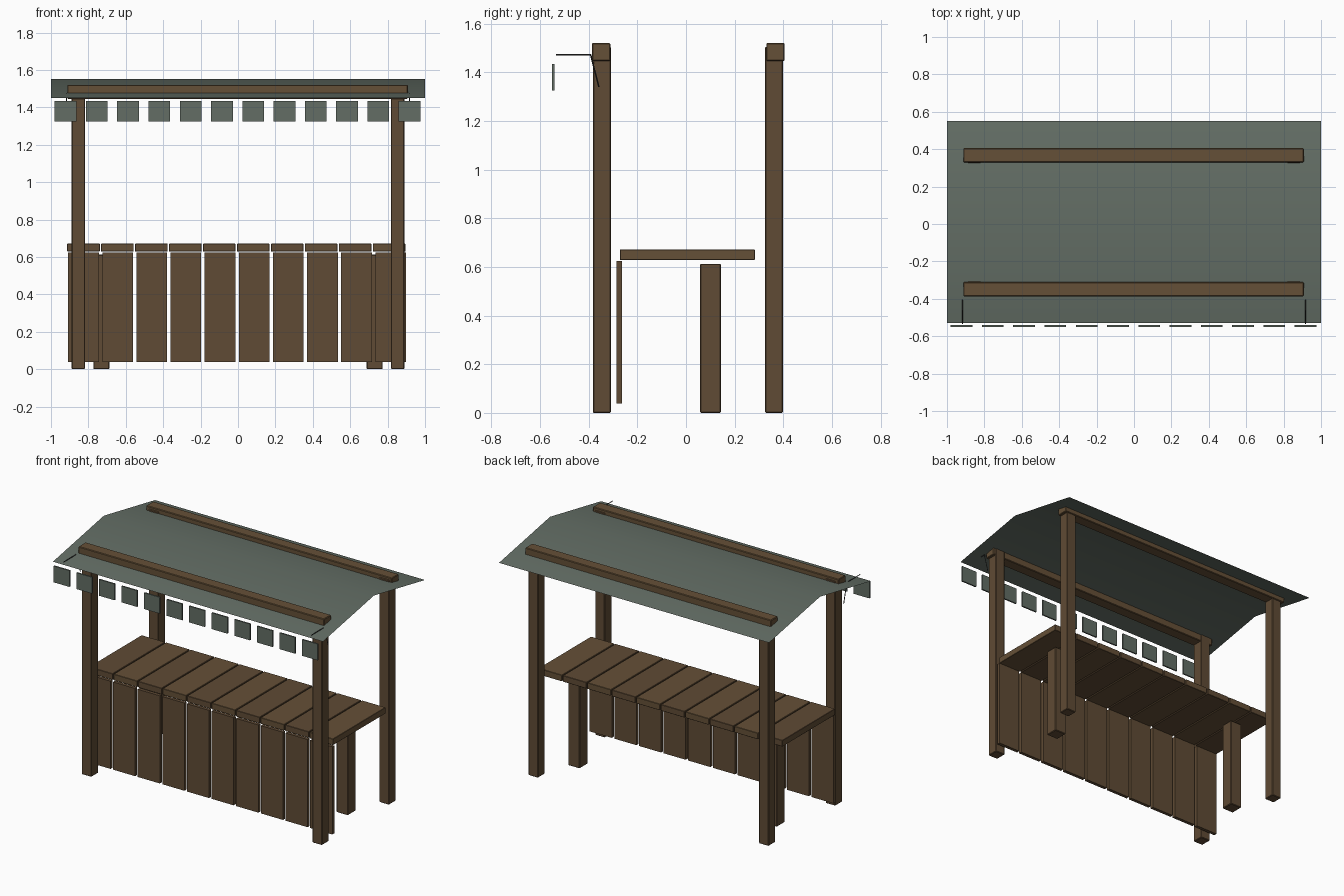
import bpy, bmesh
from mathutils import Vector

if "Cube" in bpy.data.objects:
    bpy.data.objects.remove(bpy.data.objects["Cube"])


def material(name, rgb):
    m = bpy.data.materials.new(name)
    m.diffuse_color = (*rgb, 1)
    m.use_nodes = True
    m.node_tree.nodes["Principled BSDF"].inputs["Base Color"].default_value = m.diffuse_color
    return m


WOOD = material("wood", (0.115, 0.07, 0.035))
WOOD_LIGHT = material("wood_light", (0.13, 0.08, 0.038))
CANVAS = material("canvas", (0.125, 0.155, 0.13))
IRON = material("iron", (0.03, 0.03, 0.03))


def finish(name, bm, mat):
    me = bpy.data.meshes.new(name)
    bm.to_mesh(me)
    bm.free()
    me.materials.append(mat)
    ob = bpy.data.objects.new(name, me)
    bpy.context.collection.objects.link(ob)
    return ob


def box(name, x, y, z, mat, bevel=0.0):
    """Box from (min, max) ranges on each axis."""
    bm = bmesh.new()
    bmesh.ops.create_cube(bm, size=1)
    for v in bm.verts:
        v.co = Vector([(r[0] + r[1]) / 2 + c * (r[1] - r[0])
                       for c, r in zip(v.co, (x, y, z))])
    if bevel:
        bmesh.ops.bevel(bm, geom=bm.edges[:], offset=bevel, segments=1, affect='EDGES')
    return finish(name, bm, mat)


def rod(name, a, b, mat, r=0.003):
    """Thin four-sided bar between two points."""
    a, b = Vector(a), Vector(b)
    bm = bmesh.new()
    bmesh.ops.create_cone(bm, cap_ends=True, segments=4, radius1=r, radius2=r,
                          depth=(b - a).length)
    ob = finish(name, bm, mat)
    ob.location = (a + b) / 2
    ob.rotation_mode = 'QUATERNION'
    ob.rotation_quaternion = (b - a).to_track_quat('Z', 'Y')
    return ob


# corner posts, counter legs and awning brackets, left and right
for side, s in (("left", -1), ("right", 1)):
    px = sorted((s * 0.818, s * 0.89))
    box(f"front_post_{side}", px, (-0.383, -0.308), (0, 1.505), WOOD, 0.004)
    box(f"back_post_{side}", px, (0.325, 0.398), (0, 1.505), WOOD, 0.004)
    box(f"counter_leg_{side}", sorted((s * 0.688, s * 0.773)), (0.058, 0.143),
        (0, 0.613), WOOD, 0.004)
    x = s * 0.917
    rod(f"awning_bracket_arm_{side}", (x, -0.535, 1.472), (x, -0.39, 1.472), IRON)
    rod(f"awning_bracket_brace_{side}", (x, -0.392, 1.472), (x, -0.358, 1.34), IRON)

# roof beams
box("front_beam", (-0.912, 0.908), (-0.387, -0.311), (1.446, 1.521), WOOD_LIGHT, 0.004)
box("back_beam", (-0.912, 0.908), (0.33, 0.405), (1.446, 1.521), WOOD_LIGHT, 0.004)

# counter top planks and front panel planks
for i in range(10):
    c = -0.826 + 0.1815 * i
    box(f"counter_plank_{i + 1}", (c - 0.087, c + 0.087), (-0.272, 0.284), (0.629, 0.671),
        (WOOD, WOOD_LIGHT)[i % 2], 0.002)
    c = -0.826 + 0.1825 * i
    box(f"front_plank_{i + 1}", (c - 0.082, c + 0.082), (-0.286, -0.264), (0.038, 0.625), WOOD)

# canvas roof: a thin sheet folded along the ridge, smooth shaded
bm = bmesh.new()
rows = [[bm.verts.new((x, y, z)) for x in (-1, 1)]
        for y, z in ((-0.53, 1.45), (0.01, 1.552), (0.55, 1.45))]
for a, b in zip(rows, rows[1:]):
    bm.faces.new((a[0], a[1], b[1], b[0])).smooth = True
finish("canvas_roof", bm, CANVAS)

# hanging flaps along the front edge
for i in range(12):
    c = -0.922 + 0.1672 * i
    box(f"awning_flap_{i + 1}", (c - 0.058, c + 0.058), (-0.55, -0.54), (1.325, 1.434), CANVAS)
